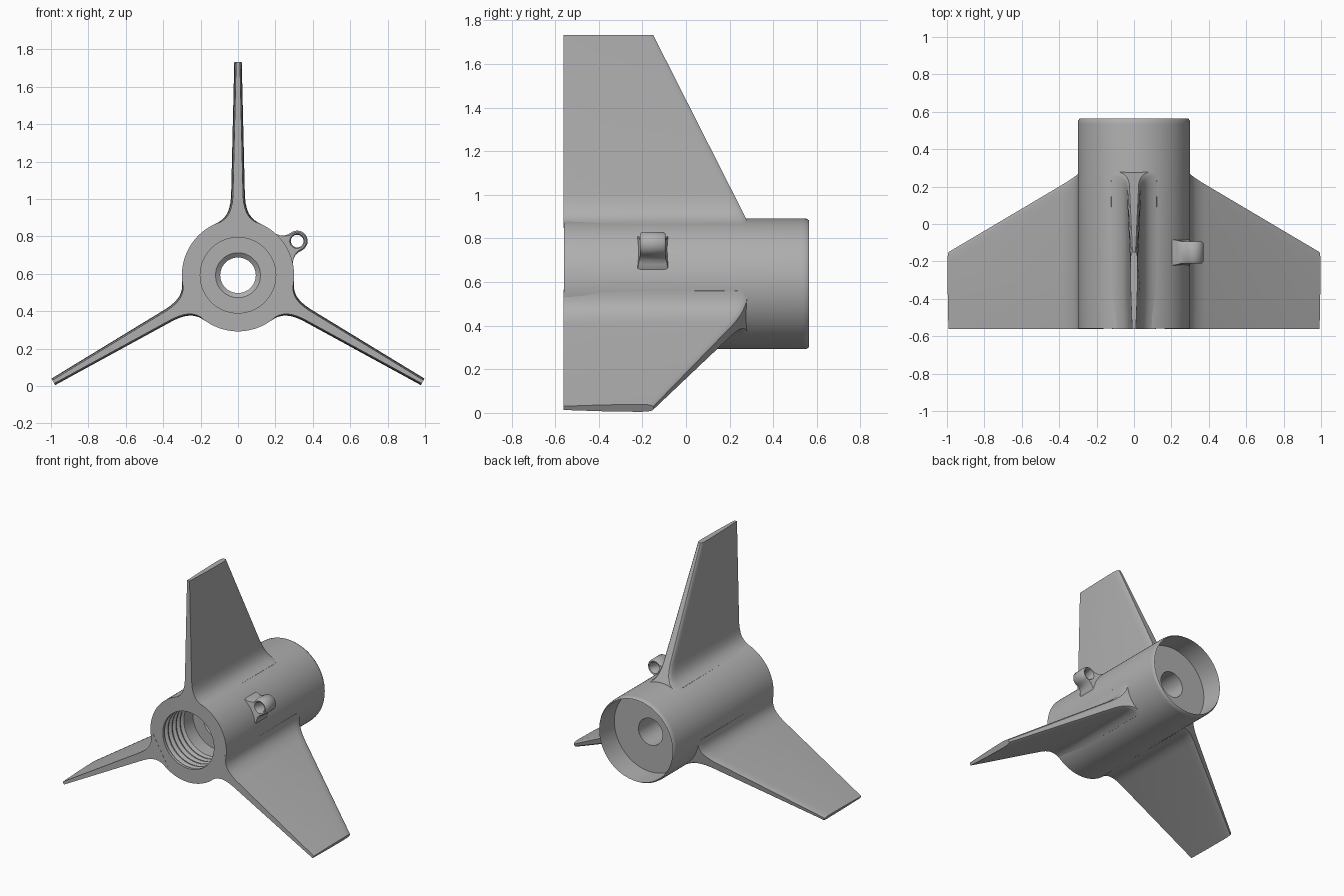
import bpy, bmesh, math
from mathutils import Matrix, Vector

if "Cube" in bpy.data.objects:
    bpy.data.objects.remove(bpy.data.objects["Cube"], do_unlink=True)

AXIS = Matrix.Translation((0, 0, 0.592))   # body axis height
FRONT, REAR = -0.56, 0.565

grey = bpy.data.materials.new("plain grey")
grey.use_nodes = True
colour = (0.43, 0.43, 0.43, 1)
grey.diffuse_color = colour
grey.node_tree.nodes["Principled BSDF"].inputs["Base Color"].default_value = colour


def finish(name, bm, matrix, angle=30):
    bmesh.ops.recalc_face_normals(bm, faces=bm.faces)
    mesh = bpy.data.meshes.new(name)
    bm.transform(matrix)
    bm.to_mesh(mesh)
    bm.free()
    mesh.materials.append(grey)
    obj = bpy.data.objects.new(name, mesh)
    bpy.context.collection.objects.link(obj)
    bpy.ops.object.select_all(action='DESELECT')
    obj.select_set(True)
    bpy.context.view_layer.objects.active = obj
    bpy.ops.object.shade_smooth_by_angle(angle=math.radians(angle))
    return obj


def loft(bm, rings, closed=False):
    """Join rings of points with quads; each ring is a loop."""
    loops = [[bm.verts.new(p) for p in ring] for ring in rings]
    pairs = list(zip(loops, loops[1:]))
    if closed:
        pairs.append((loops[-1], loops[0]))
    for a, b in pairs:
        for i in range(len(a)):
            j = (i + 1) % len(a)
            bm.faces.new((a[i], a[j], b[j], b[i]))
    return loops


# Tubular body: threaded front bore, narrow through hole, thin rear cup
def body():
    profile = [(FRONT, 0.3), (FRONT, 0.202)]
    for k in range(5):
        y = -0.54 + 0.045 * k
        profile += [(y, 0.202), (y + 0.015, 0.222), (y + 0.022, 0.222), (y + 0.037, 0.202)]
    profile += [(-0.22, 0.202), (-0.22, 0.12), (-0.2, 0.095), (0.4, 0.095),
                (0.4, 0.286), (REAR, 0.29), (REAR - 0.012, 0.298), (REAR - 0.03, 0.3)]
    n = 96
    rings = [[(r * math.cos(math.tau * i / n), y, r * math.sin(math.tau * i / n))
              for i in range(n)] for y, r in profile]
    bm = bmesh.new()
    loft(bm, rings, closed=True)
    finish("body_tube", bm, AXIS)


# Swept fin with a flared root, stacked from sections along its span
def fin(name, degrees):
    stations = [(0.255, 0.128), (0.275, 0.122), (0.283, 0.106), (0.295, 0.088),
                (0.31, 0.072), (0.33, 0.058), (0.355, 0.048), (0.385, 0.041),
                (0.42, 0.037), (1.14, 0.02)]
    rings = []
    for r, h in stations:
        lead = 0.28 - max(r - 0.29, 0) * 0.43 / 0.85
        side = [(FRONT - 0.001, h - 0.01), (-0.38, h - 0.003), (lead - 0.06, h),
                (lead - 0.025, h - 0.002), (lead - 0.008, h - 0.006), (lead, h - 0.012)]
        rings.append([(x, y, r) for y, x in side] + [(-x, y, r) for y, x in reversed(side)])
    bm = bmesh.new()
    loops = loft(bm, rings)
    bm.faces.new(loops[0])
    bm.faces.new(loops[-1])
    finish(name, bm, AXIS @ Matrix.Rotation(math.radians(degrees), 4, 'Y'))


# Rod guide: pierced lug with a flared foot
def lug():
    centre, radius, hole = 0.365, 0.056, 0.034
    foot = [(0.1, 0.262), (0.088, 0.288), (0.072, 0.302), (0.06, 0.32), (0.055, 0.34)]
    arc = [(radius * math.cos(math.pi * i / 20), centre + radius * math.sin(math.pi * i / 20))
           for i in range(21)]
    base = [(-0.05, 0.262), (0, 0.262), (0.05, 0.262)]
    outline = foot + arc + [(-x, z) for x, z in reversed(foot)] + base

    def rings_at(side):
        inner, mid, outer, edge = [], [], [], []
        for x, z in outline:
            d = Vector((x, z - centre)).normalized()
            depth = 0.058 + 0.35 * max(0.315 - z, 0)
            inner.append((d.x * hole, side * 0.045, centre + d.y * hole))
            mid.append((d.x * (hole + 0.006), side * 0.056, centre + d.y * (hole + 0.006)))
            outer.append((x - d.x * 0.008, side * depth, z - d.y * 0.008))
            edge.append((x, side * (depth - 0.01), z))
        return [inner, mid, outer, edge]

    bm = bmesh.new()
    loft(bm, rings_at(-1) + rings_at(1)[::-1], closed=True)
    place = Matrix.Translation((0, -0.152, 0)) @ Matrix.Rotation(math.radians(60), 4, 'Y')
    finish("guide_lug", bm, AXIS @ place, 40)


body()
for name, degrees in (("top_fin", 0), ("left_fin", 120), ("right_fin", 240)):
    fin(name, degrees)
lug()
